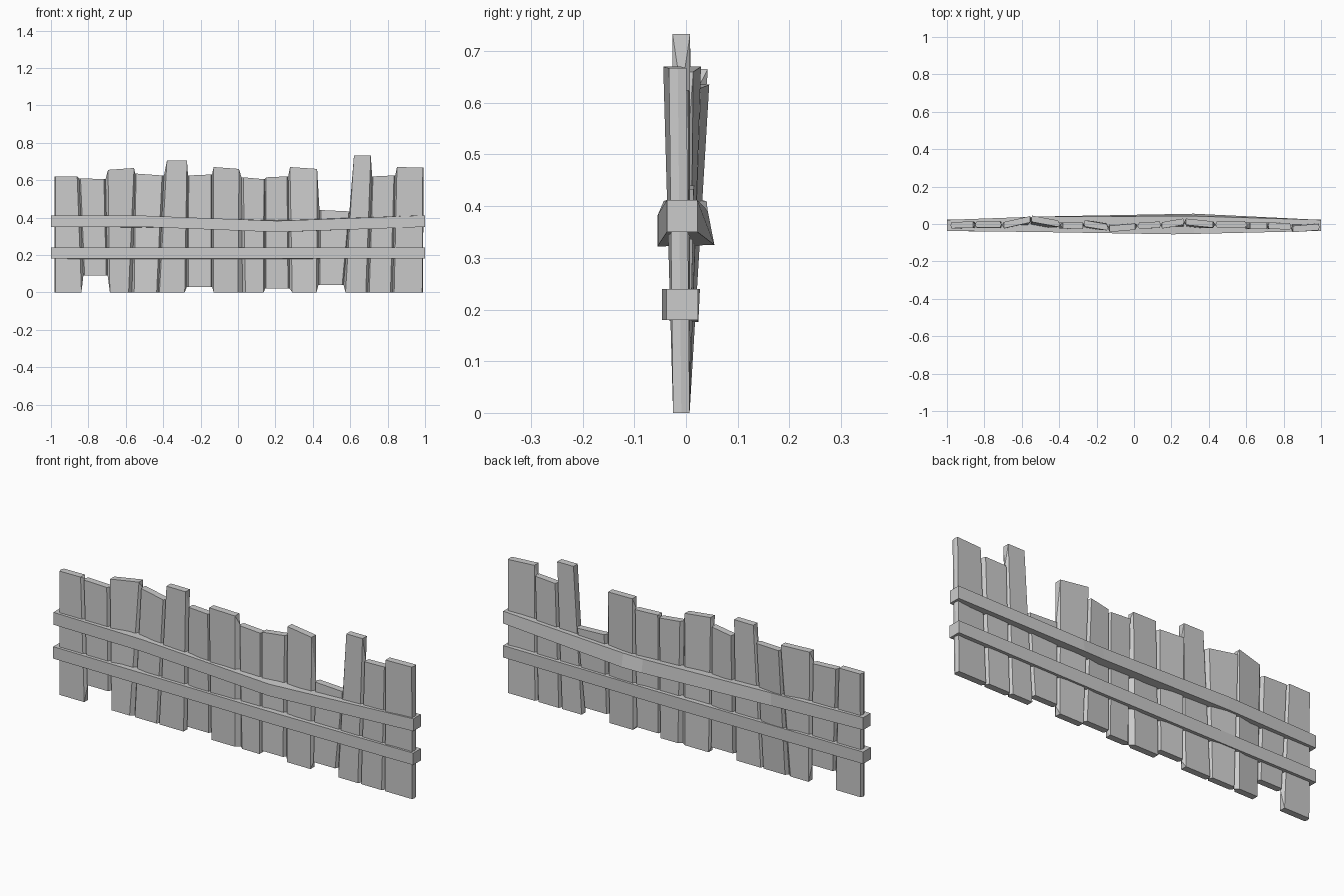
import bpy, bmesh


def make_object(name, bm):
    bmesh.ops.recalc_face_normals(bm, faces=bm.faces)
    me = bpy.data.meshes.new(name)
    bm.to_mesh(me)
    bm.free()
    ob = bpy.data.objects.new(name, me)
    bpy.context.collection.objects.link(ob)
    return ob


def loft(name, rings):
    bm = bmesh.new()
    rows = [[bm.verts.new(p) for p in r] for r in rings]
    n = len(rows[0])
    for a, b in zip(rows, rows[1:]):
        for i in range(n):
            j = (i + 1) % n
            bm.faces.new((a[i], a[j], b[j], b[i]))
    # end caps: quads stay whole, hexagons get a flat middle and two sloping tips
    for r in (rows[0], rows[-1]):
        if n == 4:
            bm.faces.new(r)
        else:
            bm.faces.new((r[0], r[1], r[5]))
            bm.faces.new((r[1], r[2], r[4], r[5]))
            bm.faces.new((r[2], r[3], r[4]))
    return make_object(name, bm)


# Planks: top x0, x1, z0, z1, y0, y1, then bottom x0, x1, z
planks = [
    (-.975, -.86, .62, .62, -.006, -.004, -.975, -.837, 0),
    (-.842, -.717, .61, .605, -.003, -.001, -.82, -.705, .09),
    (-.695, -.556, .655, .665, -.006, .025, -.685, -.585, 0),
    (-.545, -.406, .635, .625, .028, .002, -.555, -.435, 0),
    (-.38, -.273, .705, .705, -.008, -.009, -.42, -.285, 0),
    (-.263, -.145, .625, .63, .003, -.017, -.265, -.145, .03),
    (-.13, .005, .67, .66, -.026, -.014, -.13, 0, 0),
    (.028, .138, .615, .605, -.008, -.004, .04, .137, 0),
    (.15, .262, .615, .62, -.007, .012, .15, .267, .02),
    (.278, .423, .67, .66, .012, -.003, .29, .42, 0),
    (.444, .593, .44, .433, -.001, -.002, .437, .557, .04),
    (.62, .71, .733, .733, -.009, -.009, .575, .683, 0),
    (.722, .834, .62, .625, -.009, -.013, .702, .815, 0),
    (.85, .988, .67, .667, -.027, -.016, .835, .985, 0),
]
HALF = 0.016     # half plank thickness
YB = -0.009      # plank centre at the ground


def side_tip(i, j):
    """Top and bottom point of the edge ridge between planks i and j."""
    if i < 0:
        p = planks[0]
        return (p[0] - .006, p[4], p[2]), (p[6] - .006, YB, p[8])
    if j >= len(planks):
        p = planks[-1]
        return (p[1] + .004, p[5], p[3]), (p[7] + .004, YB, p[8])
    a, b = planks[i], planks[j]
    t = .4 if a[3] < b[2] else .6
    u = .4 if a[8] > b[8] else .6
    return ((a[1] + (b[0] - a[1]) * t, (a[5] + b[4]) / 2, min(a[3], b[2])),
            (a[7] + (b[6] - a[7]) * u, YB, max(a[8], b[8])))


# Upright planks with six-sided sections
for i, p in enumerate(planks):
    tx0, tx1, tz0, tz1, ty0, ty1, bx0, bx1, bz = p
    lt, lb = side_tip(i - 1, i)
    rt, rb = side_tip(i, i + 1)
    bottom = [lb, (bx0, YB - HALF, bz), (bx1, YB - HALF, bz),
              rb, (bx1, YB + HALF, bz), (bx0, YB + HALF, bz)]
    h = HALF + .001
    top = [lt, (tx0, ty0 - h, tz0), (tx1, ty1 - h, tz1),
           rt, (tx1, ty1 + h, tz1), (tx0, ty0 + h, tz0)]
    loft(f"plank_{i + 1}", [bottom, top])


# Rails: x, front y, back y top, back y bottom, front z low/high, back z low/high
def rail(name, stations):
    loft(name, [[(x, f, zl), (x, bb, bl), (x, bt, bh), (x, f, zh)]
                for x, f, bt, bb, zl, zh, bl, bh in stations])


rail("upper_rail", [
    (-1, -.037, .022, .022, .35, .412, .35, .412),
    (-.5, -.043, .04, .04, .35, .41, .345, .41),
    (.21, -.055, .042, .053, .322, .382, .325, .39),
    (.32, -.053, .042, .055, .326, .386, .325, .391),
    (1, -.037, .022, .022, .35, .412, .35, .412)])
rail("lower_rail", [
    (-1, -.038, .023, .023, .18, .24, .18, .24),
    (.2, -.046, .027, .024, .18, .24, .176, .24),
    (1, -.038, .023, .023, .18, .24, .18, .24)])
